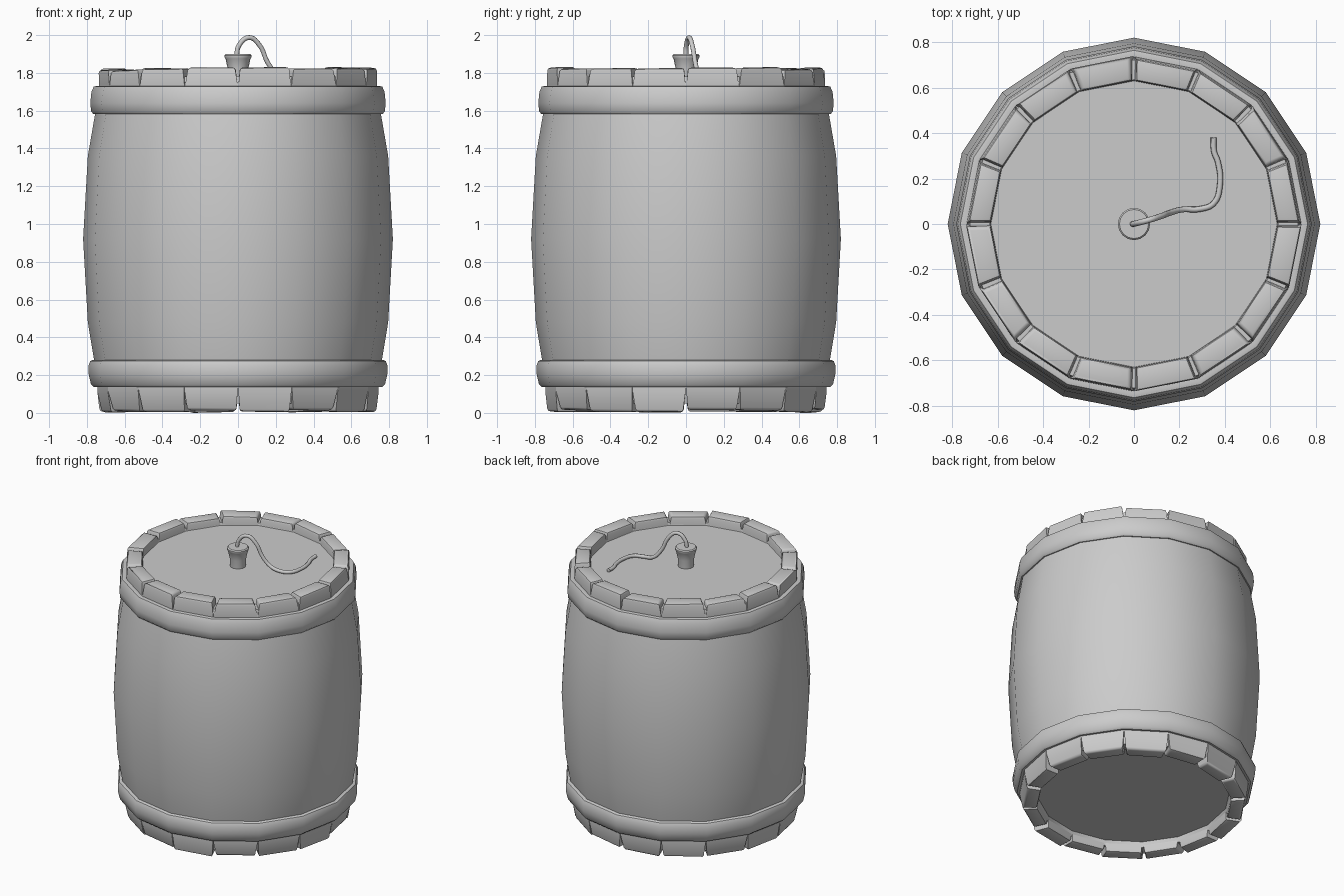
import bpy, bmesh, math, random
from mathutils import Vector

if "Cube" in bpy.data.objects:
    bpy.data.objects.remove(bpy.data.objects["Cube"])

random.seed(4)
SIDES = 16
STEP = 2 * math.pi / SIDES


def finish(name, bm, angle=40):
    bmesh.ops.remove_doubles(bm, verts=bm.verts, dist=0.0005)
    bmesh.ops.recalc_face_normals(bm, faces=bm.faces)
    mesh = bpy.data.meshes.new(name)
    bm.to_mesh(mesh)
    bm.free()
    ob = bpy.data.objects.new(name, mesh)
    bpy.context.collection.objects.link(ob)
    bpy.ops.object.select_all(action='DESELECT')
    ob.select_set(True)
    bpy.context.view_layer.objects.active = ob
    bpy.ops.object.shade_smooth_by_angle(angle=math.radians(angle))
    return ob


def lathe(name, profile, sides=SIDES, closed=False, angle=40):
    bm = bmesh.new()
    rings = [[bm.verts.new((r * math.cos(i * 2 * math.pi / sides),
                            r * math.sin(i * 2 * math.pi / sides), z))
              for i in range(sides)] for r, z in profile]
    pairs = list(zip(rings, rings[1:]))
    if closed:
        pairs.append((rings[-1], rings[0]))
    else:
        bm.faces.new(rings[0])
        bm.faces.new(rings[-1])
    for a, b in pairs:
        for i in range(sides):
            j = (i + 1) % sides
            bm.faces.new((a[i], a[j], b[j], b[i]))
    return finish(name, bm, angle)


def staves(name, z_root, z_tip, r_root, r_tip, r_in):
    """Ring of bevelled, slightly uneven stave ends."""
    bm = bmesh.new()
    up = 1 if z_tip > z_root else -1
    for k in range(SIDES):
        part = bmesh.new()
        tip = z_tip - up * random.uniform(0, 0.016)
        dr = random.uniform(-0.008, 0.008)
        layers = []
        for z, r_out, gap in ((z_root, r_root, 0.0), (z_root + up * 0.035, r_root, 0.003),
                              (tip, r_tip + dr, random.uniform(0.012, 0.024))):
            a, b = k * STEP + gap, (k + 1) * STEP - gap
            dz = random.uniform(0, 0.006) if z == tip else 0
            layers.append([part.verts.new((r * math.cos(t), r * math.sin(t), z - up * d))
                           for r, t, d in ((r_in, a, dz), (r_out, a, dz),
                                           (r_out, b, 0), (r_in, b, 0))])
        for lo, hi in zip(layers, layers[1:]):
            for i in range(4):
                j = (i + 1) % 4
                part.faces.new((lo[i], lo[j], hi[j], hi[i]))
        part.faces.new(layers[0])
        cap = part.faces.new(layers[-1])
        bmesh.ops.recalc_face_normals(part, faces=part.faces)
        bmesh.ops.bevel(part, geom=list(cap.edges), offset=0.015, segments=2,
                        profile=0.5, affect='EDGES')
        tmp = bpy.data.meshes.new("tmp")
        part.to_mesh(tmp)
        part.free()
        bm.from_mesh(tmp)
        bpy.data.meshes.remove(tmp)
    return finish(name, bm)


# Barrel body with recessed lid and base
lathe("barrel_body", [
    (0.625, 0.085), (0.635, 0.05), (0.715, 0.05), (0.738, 0.16), (0.762, 0.28),
    (0.795, 0.48), (0.82, 0.92), (0.795, 1.36), (0.757, 1.58), (0.737, 1.70),
    (0.722, 1.78), (0.635, 1.78), (0.63, 1.762)])

# Stave ends above and below the hoops
staves("upper_stave_ends", 1.70, 1.832, 0.736, 0.732, 0.63)
staves("lower_stave_ends", 0.15, 0.0, 0.745, 0.725, 0.63)

# Metal hoops
lathe("upper_hoop", [(0.72, 1.585), (0.765, 1.582), (0.777, 1.595), (0.782, 1.64),
                     (0.776, 1.70), (0.764, 1.727), (0.75, 1.73), (0.72, 1.725)], closed=True)
lathe("lower_hoop", [(0.72, 0.14), (0.762, 0.136), (0.778, 0.15), (0.79, 0.20),
                     (0.792, 0.25), (0.782, 0.274), (0.77, 0.28), (0.72, 0.275)], closed=True)

# Cork plug
lathe("plug", [(0.05, 1.74), (0.054, 1.82), (0.066, 1.875), (0.071, 1.882),
               (0.071, 1.893), (0.064, 1.9)], sides=16)

# Fuse cord: rises, arches over and lies curled on the lid
cu = bpy.data.curves.new("fuse", 'CURVE')
cu.dimensions = '3D'
cu.bevel_depth = 0.013
cu.bevel_resolution = 2
cu.resolution_u = 6
cu.use_fill_caps = True
path = [(-0.008, 0, 1.885), (0.005, 0.002, 1.945), (0.06, 0.016, 1.987), (0.115, 0.033, 1.945),
        (0.16, 0.05, 1.85), (0.215, 0.064, 1.79), (0.29, 0.066, 1.775), (0.35, 0.09, 1.775),
        (0.378, 0.17, 1.775), (0.37, 0.27, 1.776), (0.352, 0.32, 1.777), (0.35, 0.38, 1.78)]
sp = cu.splines.new('BEZIER')
sp.bezier_points.add(len(path) - 1)
for p, co in zip(sp.bezier_points, path):
    p.co = Vector(co)
    p.handle_left_type = p.handle_right_type = 'AUTO'
sp.use_smooth = True
bpy.context.collection.objects.link(bpy.data.objects.new("fuse", cu))
